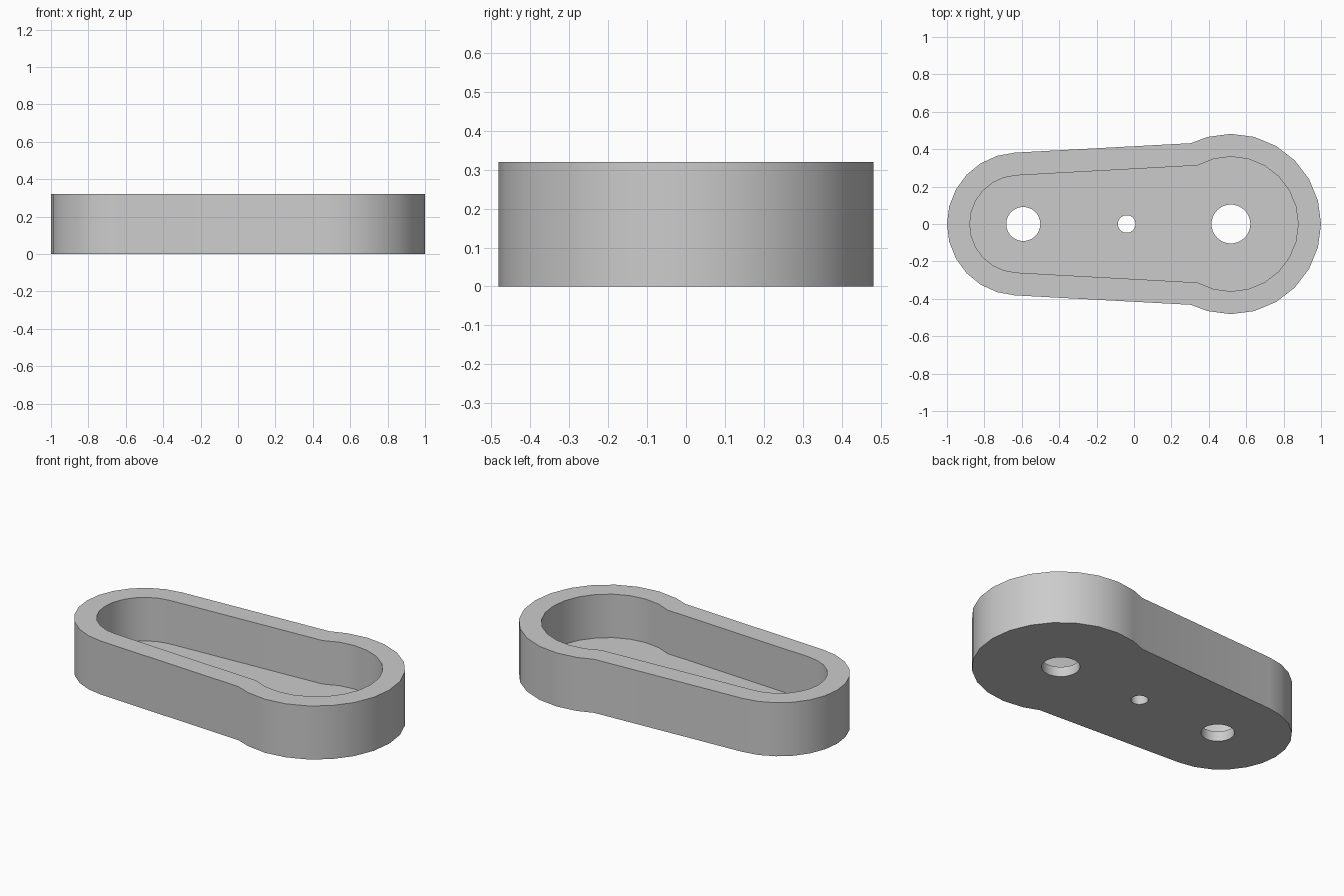
import bpy
import bmesh
from math import sin, cos, radians, asin

cube = bpy.data.objects.get("Cube")
if cube:
    bpy.data.objects.remove(cube, do_unlink=True)

HEIGHT, FLOOR, WALL = 0.32, 0.06, 0.122
BIG_X, BIG_R = 0.518, 0.482
SMALL_X, SMALL_R = -0.618, 0.382


def arc(cx, r, angles):
    return [(cx + r * cos(radians(a)), r * sin(radians(a))) for a in angles]


def outline(inset, kink_y):
    """Big round end joined to the small round end by tapered sides."""
    big, small = BIG_R - inset, SMALL_R - inset
    kink = 180 - asin(kink_y / big) * 57.2958
    big_angles = [-kink] + list(range(-105, 106, 15)) + [kink]
    small_angles = [93 + 174 * i / 12 for i in range(13)]
    return arc(BIG_X, big, big_angles) + arc(SMALL_X, small, small_angles)


def hole(cx, r):
    return arc(cx, r, range(0, 360, 12))


bm = bmesh.new()


def ring(points, z):
    verts = [bm.verts.new((x, y, z)) for x, y in points]
    return [bm.edges.new((a, b)) for a, b in zip(verts, verts[1:] + verts[:1])]


def plate(loops, z):
    edges = [e for loop in loops for e in ring(loop, z)]
    bmesh.ops.triangle_fill(bm, edges=edges, use_beauty=True, normal=(0, 0, 1))


def wall(loop, z0, z1):
    bmesh.ops.bridge_loops(bm, edges=ring(loop, z0) + ring(loop, z1))


outer = outline(0, 0.432)
inner = outline(WALL, 0.313)
holes = [hole(-0.592, 0.091), hole(-0.039, 0.047), hole(BIG_X, 0.104)]

# Underside, tray floor and rim
plate([outer] + holes, 0)
plate([inner] + holes, FLOOR)
plate([outer, inner], HEIGHT)

# Outer wall, cavity wall and hole walls
wall(outer, 0, HEIGHT)
wall(inner, FLOOR, HEIGHT)
for h in holes:
    wall(h, 0, FLOOR)

bmesh.ops.remove_doubles(bm, verts=bm.verts, dist=0.0005)
bmesh.ops.dissolve_limit(bm, angle_limit=radians(0.5), verts=bm.verts, edges=bm.edges)
bmesh.ops.triangulate(bm, faces=[f for f in bm.faces if len(f.verts) > 4])
bmesh.ops.recalc_face_normals(bm, faces=bm.faces)

mesh = bpy.data.meshes.new("housing_tray")
bm.to_mesh(mesh)
bm.free()
tray = bpy.data.objects.new("housing_tray", mesh)
bpy.context.collection.objects.link(tray)

# Plain grey finish
grey = bpy.data.materials.new("light_grey")
grey.use_nodes = True
colour = (0.6, 0.6, 0.6, 1)
grey.diffuse_color = colour
grey.node_tree.nodes["Principled BSDF"].inputs["Base Color"].default_value = colour
mesh.materials.append(grey)

bpy.ops.object.select_all(action='DESELECT')
tray.select_set(True)
bpy.context.view_layer.objects.active = tray
bpy.ops.object.shade_smooth_by_angle(angle=radians(30))
